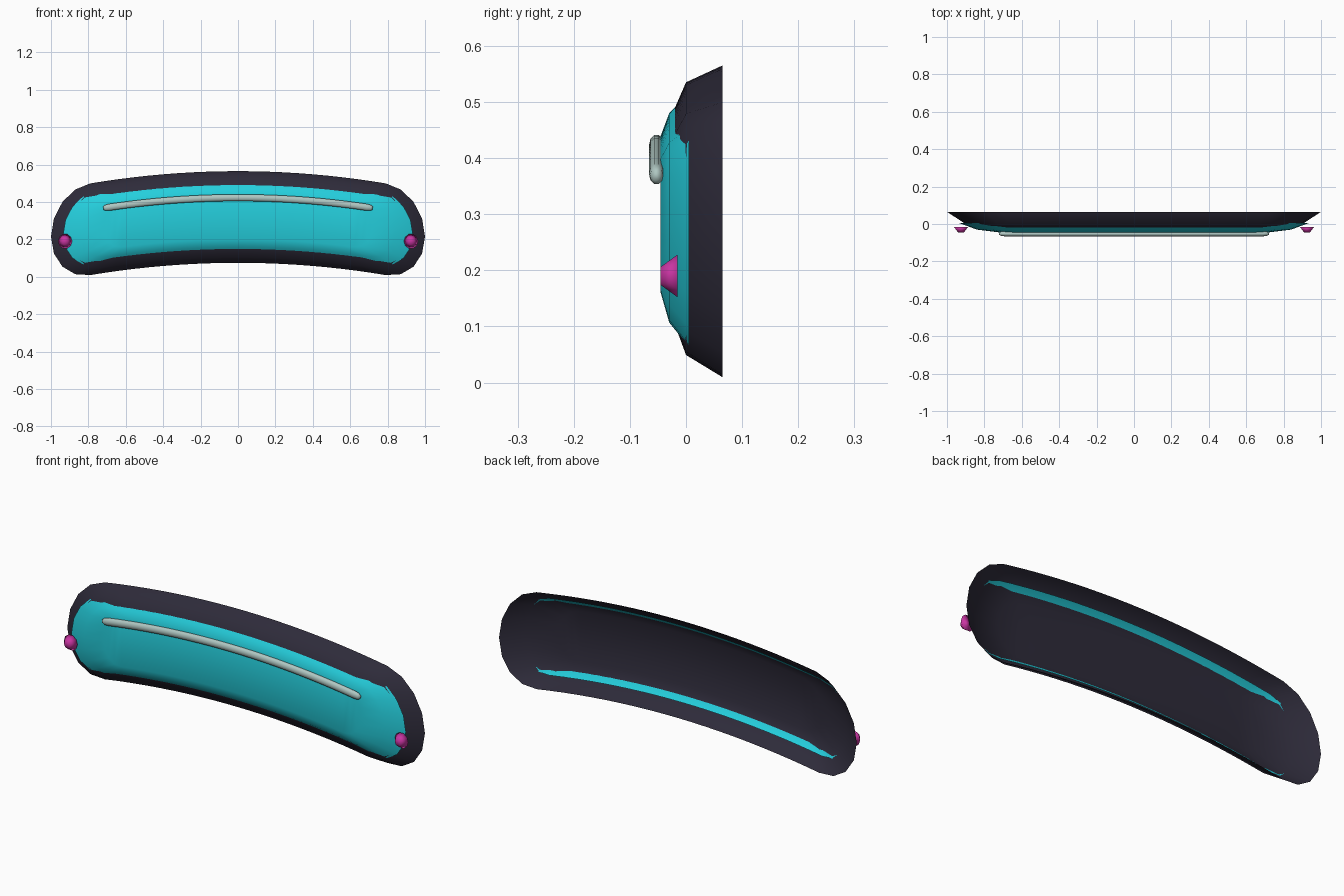
import bpy, bmesh, math
from mathutils import Vector

if "Cube" in bpy.data.objects:
    bpy.data.objects.remove(bpy.data.objects["Cube"])


def material(name, rgb):
    m = bpy.data.materials.new(name)
    m.diffuse_color = (*rgb, 1)
    m.use_nodes = True
    m.node_tree.nodes["Principled BSDF"].inputs["Base Color"].default_value = m.diffuse_color
    return m


dark = material("dark_plum", (0.027, 0.024, 0.042))
teal = material("teal", (0.018, 0.62, 0.72))
pink = material("magenta", (0.58, 0.035, 0.36))
silver = material("pale_grey", (0.43, 0.57, 0.54))


def make_object(name, bm, mat, angle=180):
    me = bpy.data.meshes.new(name)
    bm.to_mesh(me)
    bm.free()
    me.materials.append(mat)
    ob = bpy.data.objects.new(name, me)
    bpy.context.collection.objects.link(ob)
    bpy.ops.object.select_all(action='DESELECT')
    ob.select_set(True)
    bpy.context.view_layer.objects.active = ob
    if angle >= 180:
        bpy.ops.object.shade_smooth()
    else:
        bpy.ops.object.shade_smooth_by_angle(angle=math.radians(angle))
    return ob


def arch(x):
    return 0.32 - 0.105 * x * x


ARC, LONG = 8, 20    # segments of a rounded end and of a long side


def outline(end, radius, half, y):
    """Arched slot outline, clockwise from the front, starting top right."""
    a = end - radius
    flat = []
    for side in (1, -1):
        for i in range(ARC + 1):
            t = math.pi * (0.5 - i / ARC)
            flat.append((side * (a + radius * math.cos(t)), side * half * math.sin(t)))
        for i in range(1, LONG):
            flat.append((side * a * (1 - 2 * i / LONG), -side * half))
    return [Vector((x, y, arch(x) + d)) for x, d in flat]


def dish(name, rings, mat):
    """Open-backed dish lofted through outlines and closed at the front."""
    bm = bmesh.new()
    loops = [[bm.verts.new(p) for p in outline(*r)] for r in rings]
    n = len(loops[0])
    for a, b in zip(loops, loops[1:]):
        for i in range(n):
            j = (i + 1) % n
            bm.faces.new((a[i], b[i], b[j], a[j]))
    c, tip = loops[-1], ARC // 2
    for j in range(n // 2):
        ids = [(tip - j) % n, (tip - j - 1) % n, (tip + j + 1) % n, (tip + j) % n]
        bm.faces.new([c[i] for i in dict.fromkeys(ids)])
    return make_object(name, bm, mat)


# Outer shell and the coloured panel: end x, end radius, half height, y
dish("outer_shell", [(1.0, 0.21, 0.245, 0.065),
                     (0.90, 0.17, 0.215, 0.0),
                     (0.74, 0.12, 0.13, -0.037)], dark)
dish("front_panel", [(0.935, 0.17, 0.195, 0.005),
                     (0.84, 0.13, 0.16, -0.03),
                     (0.72, 0.10, 0.12, -0.045)], teal)

# Curved trim bar with rounded ends
bm = bmesh.new()
stations = [(-0.72, 0.45), (-0.71, 0.85)]
stations += [(-0.69 + 1.38 * i / 24, 1) for i in range(25)]
stations += [(0.71, 0.85), (0.72, 0.45)]
SIDES = 10
loops = []
for x, s in stations:
    z = 0.423 - 0.108 * x * x
    slope = math.atan(-0.216 * x)
    loop = []
    for k in range(SIDES):
        t = 2 * math.pi * k / SIDES
        d = 0.019 * s * math.sin(t)
        loop.append(bm.verts.new((x - d * math.sin(slope),
                                  -0.0525 + 0.0135 * s * math.cos(t),
                                  z + d * math.cos(slope))))
    loops.append(loop)
for a, b in zip(loops, loops[1:]):
    for k in range(SIDES):
        j = (k + 1) % SIDES
        bm.faces.new((a[k], a[j], b[j], b[k]))
bm.faces.new(loops[0])
bm.faces.new(loops[-1])
bmesh.ops.recalc_face_normals(bm, faces=bm.faces)
make_object("trim_bar", bm, silver)

# Tapered end studs, narrow towards the front
for side, label in ((-1, "left"), (1, "right")):
    bm = bmesh.new()
    loops = []
    for y, r in ((-0.015, 0.04), (-0.045, 0.017)):
        loops.append([bm.verts.new((side * 0.925 + r * 0.95 * math.cos(math.pi * k / 5),
                                    y, 0.19 + r * math.sin(math.pi * k / 5)))
                      for k in range(10)])
    for k in range(10):
        j = (k + 1) % 10
        bm.faces.new((loops[0][k], loops[0][j], loops[1][j], loops[1][k]))
    bm.faces.new(loops[0])
    bm.faces.new(loops[1])
    bmesh.ops.recalc_face_normals(bm, faces=bm.faces)
    make_object(label + "_stud", bm, pink)
